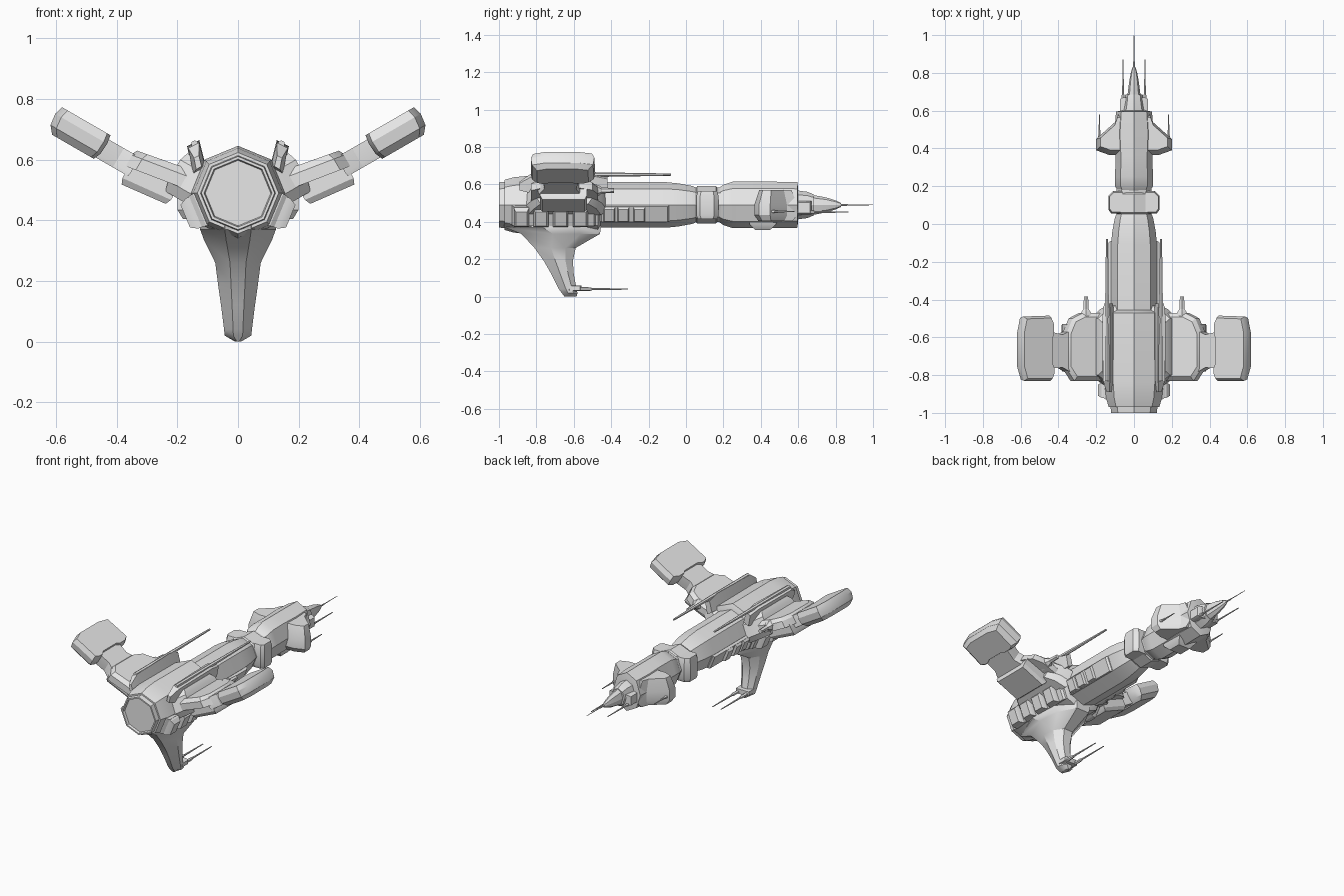
import bpy, bmesh, math
from mathutils import Vector

CZ = 0.49  # height of the hull axis
grey = bpy.data.materials.new("hull grey")
grey.diffuse_color = (0.8, 0.8, 0.8, 1)


def loft(name, rings, mirror=False):
    """Skin a list of equal-length rings, cap both ends, optionally mirror in x."""
    bm = bmesh.new()
    for s in ((1, -1) if mirror else (1,)):
        vs = [[bm.verts.new((s * p[0], p[1], p[2])) for p in r] for r in rings]
        n = len(vs[0])
        for a, b in zip(vs, vs[1:]):
            for i in range(n):
                bm.faces.new((a[i], a[(i + 1) % n], b[(i + 1) % n], b[i]))
        bm.faces.new(vs[0])
        bm.faces.new(vs[-1])
    bmesh.ops.recalc_face_normals(bm, faces=bm.faces)
    me = bpy.data.meshes.new(name)
    bm.to_mesh(me)
    bm.free()
    me.materials.append(grey)
    ob = bpy.data.objects.new(name, me)
    bpy.context.collection.objects.link(ob)
    bpy.context.view_layer.objects.active = ob
    ob.select_set(True)
    bpy.ops.object.shade_smooth_by_angle(angle=math.radians(28))
    ob.select_set(False)
    return ob


def ring(y, rx, rz=None, n=8, x=0, z=CZ):
    """Polygon around the y direction with a corner pointing up."""
    rz = rx if rz is None else rz
    return [(x + rx * math.sin(2 * math.pi * i / n), y,
             z + rz * math.cos(2 * math.pi * i / n)) for i in range(n)]


def polar(deg):
    """Frame around the hull axis: u outward at an angle, v square to it."""
    c, s = math.cos(math.radians(deg)), math.sin(math.radians(deg))
    return lambda u, y, v: (c * u - s * v, y, CZ + s * u + c * v)


def slab(name, frame, outline, levels):
    """Mirrored plate: (u, y) outline stacked at (v, scale) levels."""
    cu = sum(p[0] for p in outline) / len(outline)
    cy = sum(p[1] for p in outline) / len(outline)
    loft(name, [[frame(cu + (u - cu) * k, cy + (y - cy) * k, v) for u, y in outline]
                for v, k in levels], True)


def block(name, frame, u0, u1, y0, y1, v0, v1, taper=0.8):
    """Mirrored block standing outward from the hull, narrower at its outer face."""
    cy, cv = (y0 + y1) / 2, (v0 + v1) / 2
    rings = []
    for u, k in ((u0, 1), (u0 + (u1 - u0) * 0.7, 1), (u1, taper)):
        rings.append([frame(u, cy + (y - cy) * k, cv + (v - cv) * k)
                      for y, v in ((y0, v0), (y1, v0), (y1, v1), (y0, v1))])
    loft(name, rings, True)


def needle(name, x, z, y0, y1, r, mirror=True):
    ym = y0 + (y1 - y0) * 0.3
    loft(name, [ring(y0, r, n=6, x=x, z=z), ring(ym, r * 0.8, n=6, x=x, z=z),
                ring(ym + 0.01, r * 0.5, n=6, x=x, z=z),
                ring(y1, r * 0.25, n=6, x=x, z=z)], mirror)


# --- Central hull, engine at the rear ---
loft("engine_hull", [ring(y, r) for y, r in (
    (-0.985, 0.108), (-1.0, 0.112), (-1.0, 0.121), (-0.97, 0.124), (-0.97, 0.134),
    (-0.92, 0.148), (-0.84, 0.156), (-0.47, 0.154), (-0.455, 0.12))])
loft("middle_hull", [ring(y, r) for y, r in (
    (-0.47, 0.122), (-0.11, 0.122), (-0.04, 0.115), (0.03, 0.102), (0.05, 0.095))])
loft("neck", [ring(0.03, 0.092), ring(0.21, 0.092)])
loft("neck_ring", [ring(y, r) for y, r in
                   ((0.05, 0.088), (0.06, 0.1), (0.16, 0.1), (0.17, 0.088))])
side = polar(0)
slab("neck_collar", side, [(0.03, 0.055), (0.12, 0.055), (0.135, 0.075),
                           (0.135, 0.15), (0.11, 0.175), (0.03, 0.175)],
     ((-0.075, 0.85), (-0.055, 1), (0.045, 1), (0.075, 0.85)))

# --- Head and nose ---
loft("head", [ring(y, rx, rz) for y, rx, rz in (
    (0.175, 0.085, 0.09), (0.2, 0.1, 0.108), (0.25, 0.1, 0.124), (0.36, 0.098, 0.124),
    (0.48, 0.105, 0.124), (0.595, 0.095, 0.122), (0.6, 0.07, 0.085))])
slab("head_sponson", side, [(0.03, 0.365), (0.13, 0.365), (0.2, 0.39), (0.2, 0.45),
                            (0.1, 0.54), (0.08, 0.595), (0.03, 0.595)],
     ((-0.085, 0.8), (-0.055, 1), (0.0, 1), (0.08, 0.75)))
loft("chin_block", [[(x, y, z) for x, y in
                     ((-w, y0), (w, y0), (w, y1), (-w, y1))]
                    for z, w, y0, y1 in ((0.42, 0.07, 0.34, 0.5), (0.385, 0.06, 0.34, 0.48),
                                         (0.357, 0.04, 0.37, 0.45))])
loft("nose", [ring(y, rx, rz) for y, rx, rz in (
    (0.59, 0.062, 0.078), (0.65, 0.05, 0.07), (0.685, 0.046, 0.055), (0.685, 0.034, 0.052),
    (0.75, 0.026, 0.04), (0.8, 0.017, 0.024), (0.83, 0.008, 0.01))])
block("nose_cheek", side, 0.02, 0.075, 0.59, 0.67, -0.05, 0.02)
needle("nose_probe", 0, CZ, 0.8, 1.0, 0.006, False)
needle("nose_needle", 0.058, 0.452, 0.6, 0.87, 0.011)
needle("sponson_needle", 0.183, 0.455, 0.42, 0.58, 0.011)

# --- Blocks along the lower hull sides ---
low = polar(-22.5)
for i, y in enumerate((-0.88, -0.775, -0.67, -0.565)):
    block(f"rear_pod_{i + 1}", low, 0.11, 0.19, y - 0.04, y + 0.04, -0.058, 0.05, 0.75)
block("rear_pod_rail", low, 0.1, 0.155, -0.93, -0.48, -0.06, 0.055, 0.95)
for i, y in enumerate((-0.41, -0.335, -0.25)):
    block(f"front_pod_{i + 1}", low, 0.09, 0.142, y - 0.032, y + 0.032, -0.045, 0.042)
block("front_pod_rail", low, 0.09, 0.128, -0.46, -0.09, -0.047, 0.045, 0.95)

# --- Wings, raised thirty degrees ---
wing = polar(30)
slab("wing_root", wing, [(0.08, -0.88), (0.16, -0.84), (0.22, -0.8), (0.22, -0.5),
                         (0.16, -0.45), (0.08, -0.42)],
     ((-0.115, 0.85), (-0.08, 1), (0.0, 1), (0.03, 0.85)))
# middle panel falls slightly toward its outer end
panel = [(0.17, -0.83), (0.33, -0.83), (0.37, -0.77), (0.37, -0.57), (0.34, -0.5),
         (0.28, -0.47), (0.17, -0.47)]
loft("wing_panel", [[wing(0.27 + (u - 0.27) * k, -0.65 + (y + 0.65) * k,
                          v - 0.16 * (u - 0.2)) for u, y in panel]
                    for v, k in ((-0.082, 1), (-0.04, 1), (-0.018, 0.88))], True)
loft("underwing_box", [[wing(0.27 + (u - 0.27) * k, -0.65 + (y + 0.65) * k,
                             v - 0.1 * (u - 0.18))
                        for u, y in ((0.18, -0.78), (0.355, -0.78), (0.355, -0.53),
                                     (0.18, -0.53))]
                       for v, k in ((-0.15, 0.9), (-0.13, 1), (-0.08, 1))], True)
gx, gy, gz = wing(0.25, -0.4, -0.055)
loft("wing_gun", [ring(y, r, n=6, x=gx + 0.01, z=gz) for y, r in
                  ((-0.52, 0.035), (-0.47, 0.03), (-0.45, 0.016), (-0.385, 0.013))], True)
slab("wing_connector", wing, [(0.34, -0.79), (0.4, -0.76), (0.48, -0.765), (0.48, -0.57),
                              (0.4, -0.585), (0.34, -0.56)],
     ((-0.133, 0.97), (-0.12, 1), (-0.06, 1)))
slab("wingtip_pod", wing, [(0.468, -0.83), (0.63, -0.83), (0.653, -0.76), (0.653, -0.57),
                           (0.635, -0.49), (0.475, -0.485), (0.458, -0.52), (0.458, -0.58),
                           (0.47, -0.6), (0.47, -0.74), (0.455, -0.77), (0.455, -0.8)],
     ((-0.14, 0.8), (-0.115, 0.96), (-0.075, 1), (-0.045, 0.93)))

# --- Upper ridges carrying the long barrels ---
ridge = [(0.105, 0.575), (0.128, 0.665), (0.168, 0.645), (0.15, 0.55)]
loft("ridge", [[(0.13 + (x - 0.13) * k, y, 0.58 + (z - 0.58) * k) for x, z in ridge]
               for y, k in ((-0.89, 0.4), (-0.83, 0.9), (-0.5, 1), (-0.42, 0.75))], True)
loft("long_barrel", [ring(y, r, n=6, x=0.143, z=0.652) for y, r in
                     ((-0.83, 0.012), (-0.45, 0.012), (-0.2, 0.008), (-0.08, 0.006))], True)

# --- Lower fin, curving down and forward ---
fin = []
for z, yb, yf, w in ((0.42, -0.985, -0.46, 0.12), (0.37, -0.97, -0.455, 0.125),
                     (0.335, -0.88, -0.46, 0.112), (0.26, -0.81, -0.59, 0.075),
                     (0.19, -0.76, -0.605, 0.066), (0.12, -0.72, -0.6, 0.056),
                     (0.04, -0.68, -0.585, 0.046), (0.02, -0.665, -0.58, 0.044),
                     (0.0, -0.65, -0.585, 0.01)):
    d = yf - yb
    half = [(0.35 * w, yb), (w, yb + 0.4 * d), (w * 0.9, yb + 0.75 * d), (0.4 * w, yf)]
    fin.append([(x, y, z) for x, y in half] + [(-x, y, z) for x, y in reversed(half)])
loft("lower_fin", fin)
block("fin_gun_mount", side, 0.0, 0.046, -0.63, -0.56, -0.46, -0.43)
needle("fin_needle", 0.03, 0.04, -0.6, -0.31, 0.012)
